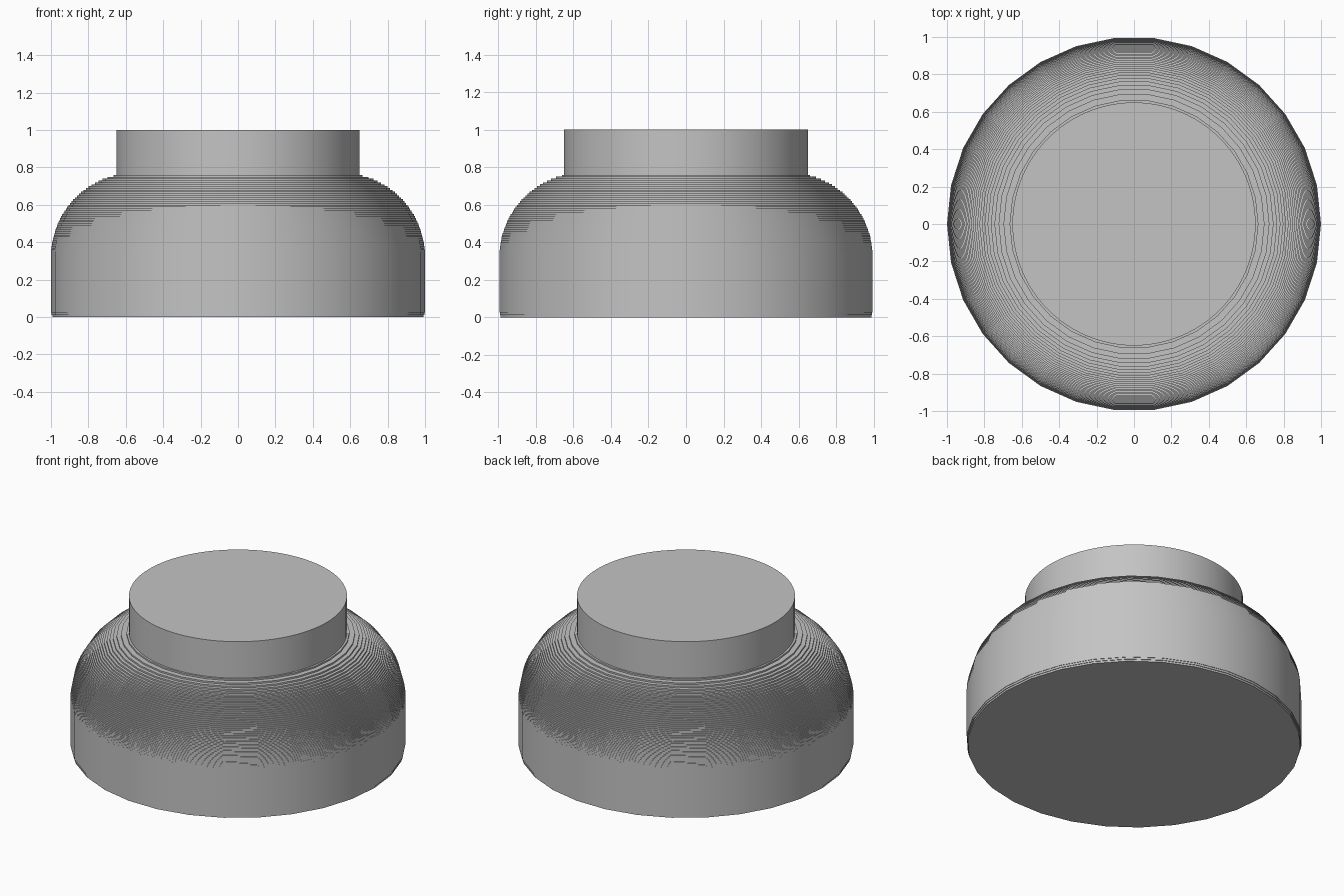
import bpy, bmesh
from math import sqrt, pi, sin, cos

cube = bpy.data.objects.get("Cube")
if cube:
    bpy.data.objects.remove(cube, do_unlink=True)

grey = bpy.data.materials.new("light grey")
grey.use_nodes = True
colour = (0.55, 0.55, 0.55, 1)
grey.diffuse_color = colour
grey.node_tree.nodes["Principled BSDF"].inputs["Base Color"].default_value = colour


def lathe(name, profile, sides):
    """Turn (radius, height) points around z and cap both ends."""
    bm = bmesh.new()
    rings = []
    for r, z in profile:
        rings.append([bm.verts.new((r * cos(2 * pi * i / sides),
                                    r * sin(2 * pi * i / sides), z))
                      for i in range(sides)])
    for low, high in zip(rings, rings[1:]):
        for i in range(sides):
            j = (i + 1) % sides
            bm.faces.new((low[i], low[j], high[j], high[i]))
    bm.faces.new(rings[0][::-1])
    bm.faces.new(rings[-1])
    mesh = bpy.data.meshes.new(name)
    bm.to_mesh(mesh)
    bm.free()
    mesh.materials.append(grey)
    obj = bpy.data.objects.new(name, mesh)
    bpy.context.collection.objects.link(obj)
    bpy.ops.object.select_all(action="DESELECT")
    obj.select_set(True)
    bpy.context.view_layer.objects.active = obj
    bpy.ops.object.shade_smooth_by_angle(angle=pi / 6)
    return obj


# Body: straight wall, then a quarter-round shoulder cut into thin steps
ROUND, SPRING, STEP, COUNT = 0.45, 0.32, 0.01, 44
profile = [(0.993, 0), (0.993, 0.012), (0.997, 0.012), (0.997, 0.025),
           (1, 0.025), (1, SPRING)]
for k in range(1, COUNT + 1):
    rise = (k - 0.5) * STEP
    r = 1 - ROUND + sqrt(ROUND ** 2 - rise ** 2)
    z = SPRING + (k - 1) * STEP
    profile += [(r, z), (r, z + STEP)]
lathe("stepped_body", profile, 30)

# Neck: plain cylinder rising out of the shoulder
lathe("neck", [(0.65, 0.7), (0.65, 1)], 96)
